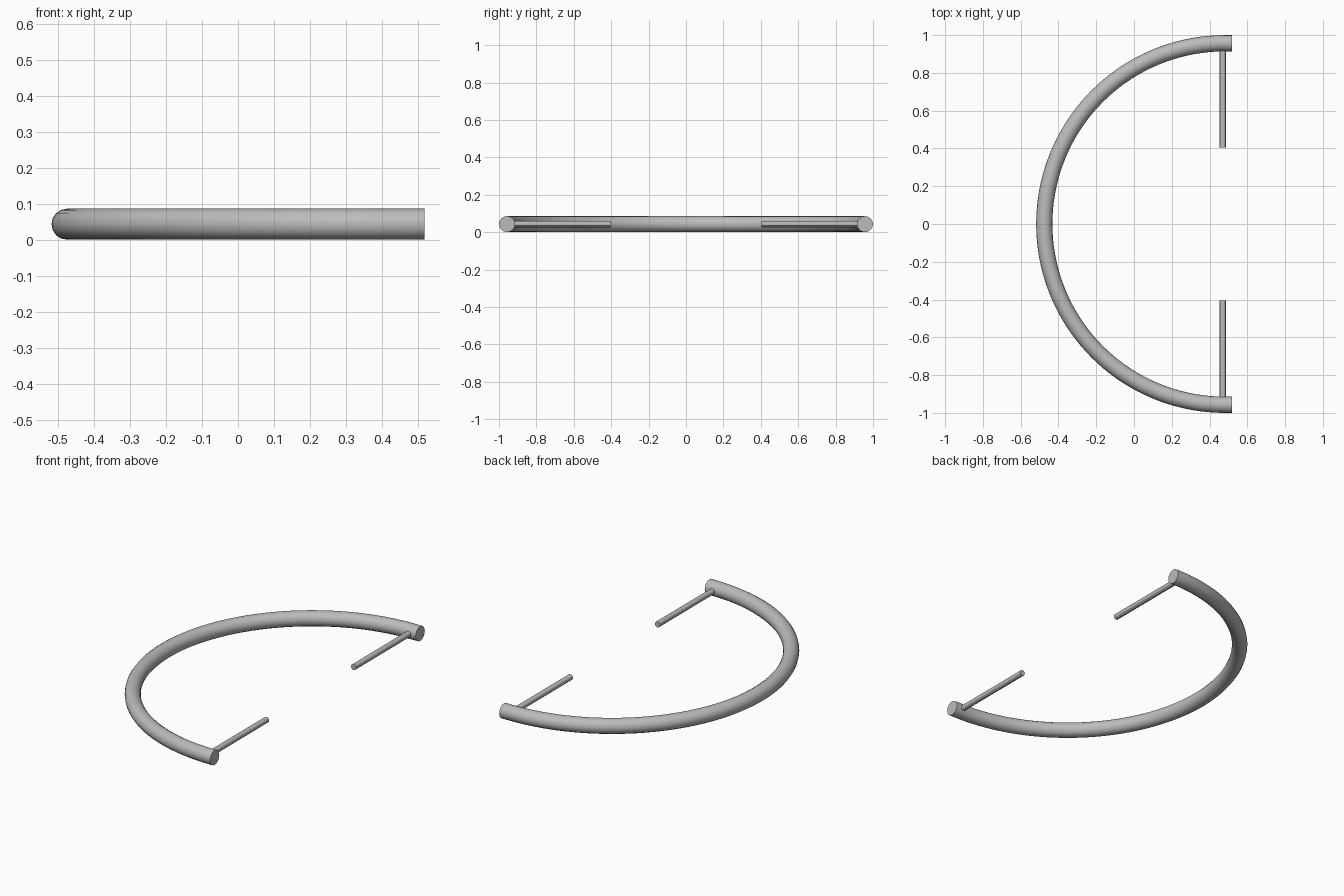
import bpy
from math import pi, sin, cos

cube = bpy.data.objects.get("Cube")
if cube:
    bpy.data.objects.remove(cube, do_unlink=True)

TUBE_R = 0.043          # radius of the bent tube
ARC_R = 1 - TUBE_R      # centreline radius
ARC_X = 0.482           # centre of the arc
END_X = 0.518           # flat tube ends
ROD_R = 0.017
ROD_X = 0.47

grey = bpy.data.materials.new("satin grey")
grey.use_nodes = True
colour = (0.5, 0.5, 0.5, 1)
grey.diffuse_color = colour
grey.node_tree.nodes["Principled BSDF"].inputs["Base Color"].default_value = colour


def tube(name, points, radius, resolution):
    """Capped round tube swept along a path."""
    curve = bpy.data.curves.new(name, "CURVE")
    curve.dimensions = "3D"
    curve.bevel_depth = radius
    curve.bevel_resolution = resolution
    curve.use_fill_caps = True
    spline = curve.splines.new("POLY")
    spline.points.add(len(points) - 1)
    for p, co in zip(spline.points, points):
        p.co = (*co, 1)
    obj = bpy.data.objects.new(name, curve)
    bpy.context.collection.objects.link(obj)
    bpy.ops.object.select_all(action="DESELECT")
    obj.select_set(True)
    bpy.context.view_layer.objects.active = obj
    bpy.ops.object.convert(target="MESH")
    obj = bpy.context.object
    obj.data.materials.clear()
    obj.data.materials.append(grey)
    bpy.ops.object.shade_smooth_by_angle(angle=pi / 6)
    return obj


# Half-round tube with short straight ends
steps = 72
arc = [(ARC_X - ARC_R * sin(pi * i / steps), ARC_R * cos(pi * i / steps), TUBE_R)
       for i in range(steps + 1)]
path = [(END_X, ARC_R, TUBE_R)] + arc + [(END_X, -ARC_R, TUBE_R)]
tube("curved_tube", path, TUBE_R, 6)

# Thin rods pointing inward from both ends
for side, name in ((-1, "front_rod"), (1, "back_rod")):
    tube(name, [(ROD_X, side * ARC_R, TUBE_R), (ROD_X, side * 0.405, TUBE_R)], ROD_R, 4)
